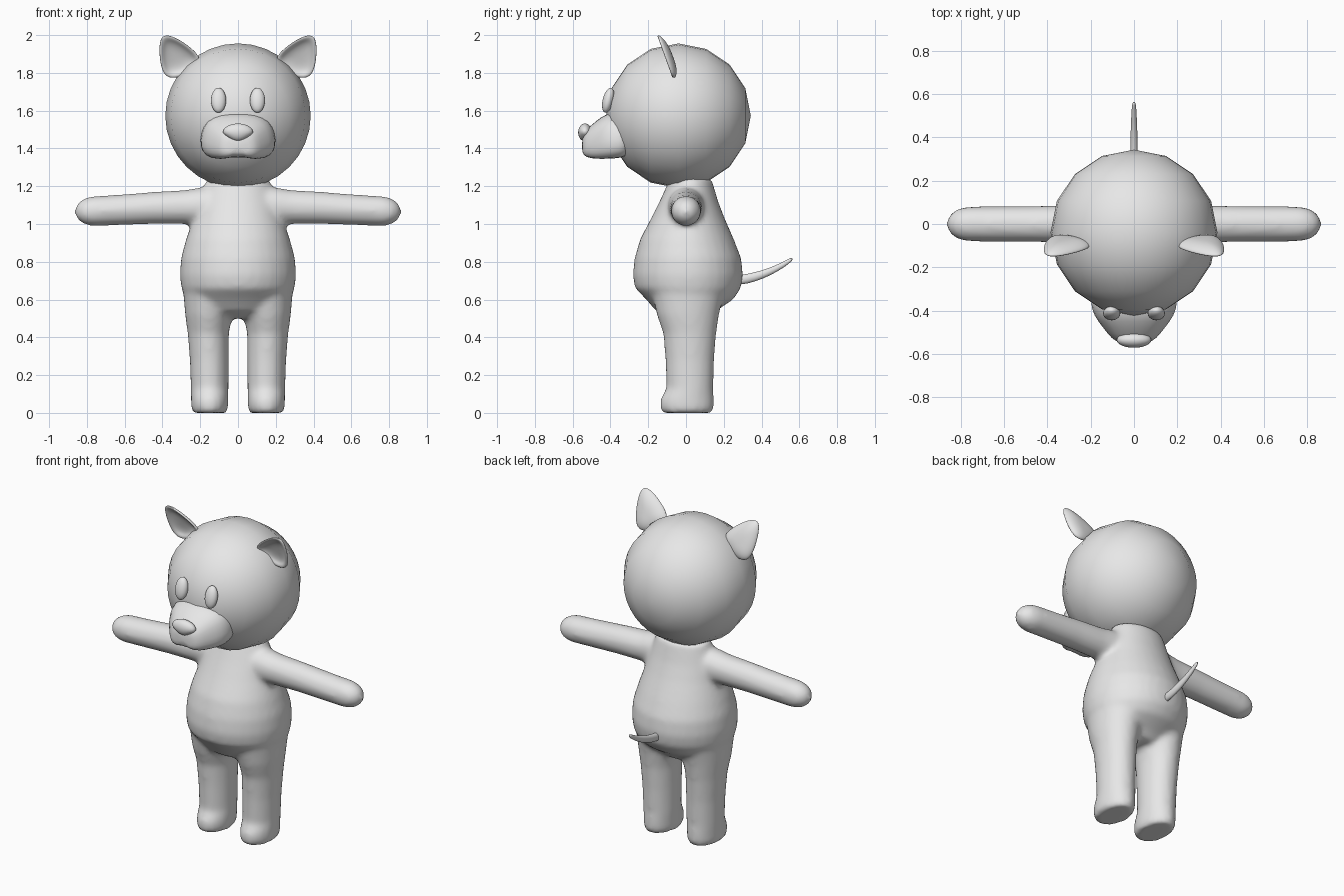
import bpy, bmesh, math
from mathutils import Matrix, Vector

GREY = bpy.data.materials.new("plain_grey")
GREY.diffuse_color = (0.8, 0.8, 0.8, 1)


def finish(name, bm, subsurf=0):
    """Turn a bmesh into a smooth-shaded grey object."""
    bmesh.ops.recalc_face_normals(bm, faces=bm.faces)
    for f in bm.faces:
        f.smooth = True
    me = bpy.data.meshes.new(name)
    bm.to_mesh(me)
    bm.free()
    me.materials.append(GREY)
    ob = bpy.data.objects.new(name, me)
    bpy.context.collection.objects.link(ob)
    if subsurf:
        mod = ob.modifiers.new("subdivision", 'SUBSURF')
        mod.levels = mod.render_levels = subsurf
    return ob


def loft(bm, rings):
    """Skin a list of equal-length point rings and cap both ends."""
    rows = [[bm.verts.new(p) for p in r] for r in rings]
    n = len(rows[0])
    for a, b in zip(rows, rows[1:]):
        for i in range(n):
            j = (i + 1) % n
            bm.faces.new((a[i], a[j], b[j], b[i]))
    bm.faces.new(rows[0][::-1])
    bm.faces.new(rows[-1])


def ellipse(centre, u, v, n=32):
    c, u, v = Vector(centre), Vector(u), Vector(v)
    return [c + u * math.cos(2 * math.pi * i / n) + v * math.sin(2 * math.pi * i / n)
            for i in range(n)]


def ellipsoid(name, centre, radii, u=32, v=16, tilt=0.0, spin=0.0):
    bm = bmesh.new()
    mat = (Matrix.Translation(centre) @ Matrix.Rotation(tilt, 4, 'X')
           @ Matrix.Diagonal((*radii, 1)) @ Matrix.Rotation(spin, 4, 'X'))
    bmesh.ops.create_uvsphere(bm, u_segments=u, v_segments=v, radius=1, matrix=mat)
    return bm if name is None else finish(name, bm)


# Body: torso, arms and legs fused into one soft skin
bm = bmesh.new()
torso = [(0.50, 0.02, 0.16, 0.10), (0.54, 0.0, 0.22, 0.16), (0.60, 0.02, 0.275, 0.23),
         (0.66, 0.01, 0.30, 0.28), (0.73, 0.01, 0.308, 0.292), (0.82, 0.01, 0.302, 0.282),
         (0.92, 0.005, 0.275, 0.248), (1.03, 0.01, 0.237, 0.195), (1.12, 0.015, 0.21, 0.155),
         (1.24, 0.025, 0.165, 0.11)]
loft(bm, [ellipse((0, y, z), (rx, 0, 0), (0, ry, 0)) for z, y, rx, ry in torso])

leg = [(0.0, 0.15, 0.005, 0.088, 0.13), (0.02, 0.15, 0.005, 0.097, 0.142),
       (0.07, 0.15, 0.005, 0.099, 0.142), (0.13, 0.15, 0.02, 0.10, 0.124),
       (0.28, 0.152, 0.02, 0.103, 0.129), (0.42, 0.157, 0.02, 0.109, 0.14),
       (0.52, 0.155, 0.01, 0.125, 0.165), (0.64, 0.15, 0.01, 0.14, 0.19)]
arm = [(0.08, 1.095, 0.10, 0.10), (0.20, 1.095, 0.098, 0.095), (0.28, 1.09, 0.09, 0.087),
       (0.45, 1.085, 0.085, 0.083), (0.62, 1.075, 0.081, 0.081), (0.77, 1.068, 0.079, 0.080),
       (0.81, 1.067, 0.070, 0.071), (0.84, 1.066, 0.052, 0.053), (0.857, 1.066, 0.030, 0.030),
       (0.865, 1.066, 0.010, 0.010)]
for s in (-1, 1):
    loft(bm, [ellipse((s * x, y, z), (rx, 0, 0), (0, ry, 0)) for z, x, y, rx, ry in leg])
    loft(bm, [ellipse((s * x, 0, z), (0, ry, 0), (0, 0, rz)) for x, z, rz, ry in arm])
body = finish("body", bm)
fuse = body.modifiers.new("fuse", 'REMESH')
fuse.mode = 'VOXEL'
fuse.voxel_size = 0.016
fuse.use_smooth_shade = True
relax = body.modifiers.new("relax", 'SMOOTH')
relax.factor = 0.5
relax.iterations = 8

# Head: coarse ball with its poles at front and back
ellipsoid("head", (0, -0.04, 1.573), (0.385, 0.383, 0.383), 32, 8, spin=math.pi / 2)

# Muzzle: jowled outline lofted forward; each ring is (y, width, top, bottom)
half = [(0, 0.04), (0.05, 0.07), (0.11, 0.0), (0.175, 0.06), (0.203, 0.27),
        (0.195, 0.56), (0.17, 0.82), (0.10, 0.96), (0, 1.0)]
outline = half + [(-x, v) for x, v in half[-2:0:-1]]
rings = [(-0.28, 1.0, 1.58, 1.36), (-0.36, 1.01, 1.595, 1.342), (-0.42, 0.95, 1.59, 1.34),
         (-0.48, 0.71, 1.545, 1.34), (-0.53, 0.52, 1.50, 1.35), (-0.552, 0.32, 1.46, 1.375)]
bm = bmesh.new()
loft(bm, [[(x * w, y, b + v * (t - b)) for x, v in outline] for y, w, t, b in rings])
finish("muzzle", bm, 1)

# Nose: ball pinched towards its lower point
bm = ellipsoid(None, (0, -0.535, 1.485), (0.08, 0.036, 0.047), 24, 12)
for v in bm.verts:
    if v.co.z < 1.485:
        v.co.x *= 1 - 9 * (1.485 - v.co.z)
finish("nose", bm)

# Tail: tapering upward sweep, each ring is (y, z, half width, half height)
tail = [(0.25, 0.70, 0.019, 0.026), (0.32, 0.708, 0.018, 0.025), (0.40, 0.73, 0.017, 0.021),
        (0.48, 0.764, 0.014, 0.016), (0.54, 0.80, 0.011, 0.012), (0.565, 0.818, 0.006, 0.007)]
bm = bmesh.new()
loft(bm, [ellipse((0, y, z), (rx, 0, 0), (0, -0.4 * rz, rz), 12) for y, z, rx, rz in tail])
finish("tail", bm, 1)

# Ears: cupped leaves, rings run from back bulge over the rim into the hollow
ear = [(0.19, 1.885), (0.29, 1.968), (0.375, 2.008), (0.415, 1.988), (0.419, 1.90),
       (0.405, 1.81), (0.37, 1.768), (0.30, 1.775), (0.21, 1.83)]
cup = [(0.3, 0.036), (0.7, 0.028), (0.97, 0.010), (1.01, -0.004), (0.93, -0.010),
       (0.80, -0.004), (0.65, 0.010), (0.3, 0.018)]
for s, side in ((-1, "left"), (1, "right")):
    bm = bmesh.new()
    loft(bm, [[(s * (0.32 + k * (x - 0.32)),
                -0.145 + 0.36 * (2.0 - (1.88 + k * (z - 1.88))) + d,
                1.88 + k * (z - 1.88)) for x, z in ear] for k, d in cup])
    finish(side + "_ear", bm, 2)

    # Eyes: tall ovals leaning back with the face
    ellipsoid(side + "_eye", (s * 0.103, -0.412, 1.655), (0.04, 0.029, 0.068), 24, 12, tilt=-0.24)
